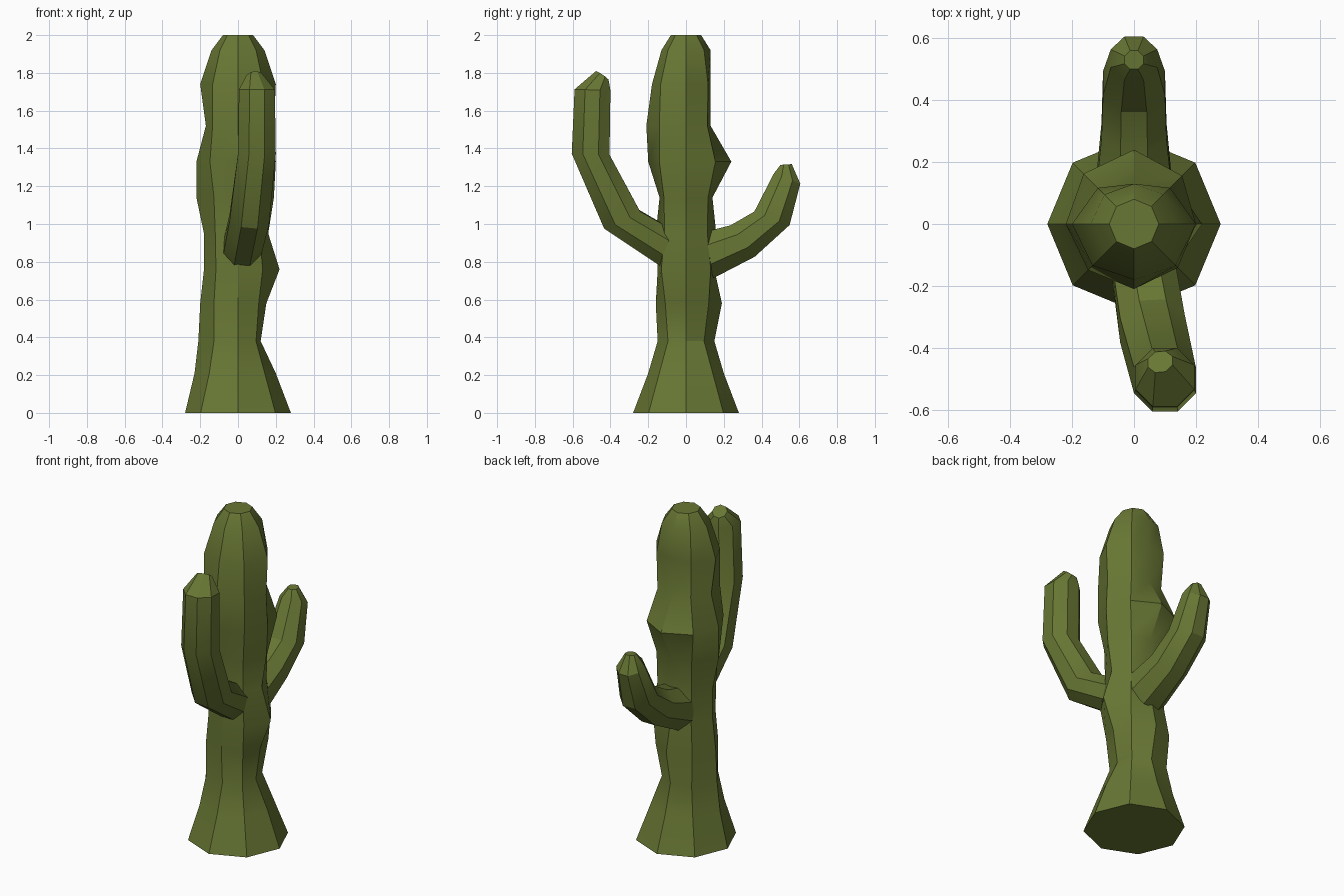
import bpy, bmesh, math
from mathutils import Vector

SIDES = 8
cube = bpy.data.objects.get("Cube")
if cube:
    bpy.data.objects.remove(cube, do_unlink=True)

green = bpy.data.materials.new("cactus_green")
green.use_nodes = True
COLOUR = (0.138, 0.184, 0.034, 1)
green.diffuse_color = COLOUR
green.node_tree.nodes["Principled BSDF"].inputs["Base Color"].default_value = COLOUR


def loft(name, rings):
    """Skin a stack of equal rings and close both ends."""
    bm = bmesh.new()
    loops = [[bm.verts.new(p) for p in ring] for ring in rings]
    for a, b in zip(loops, loops[1:]):
        for i in range(SIDES):
            j = (i + 1) % SIDES
            bm.faces.new((a[i], a[j], b[j], b[i]))
    bm.faces.new(loops[0][::-1])
    bm.faces.new(loops[-1])
    bmesh.ops.recalc_face_normals(bm, faces=bm.faces)
    mesh = bpy.data.meshes.new(name)
    bm.to_mesh(mesh)
    bm.free()
    mesh.materials.append(green)
    obj = bpy.data.objects.new(name, mesh)
    bpy.context.collection.objects.link(obj)
    bpy.ops.object.select_all(action='DESELECT')
    obj.select_set(True)
    bpy.context.view_layer.objects.active = obj
    bpy.ops.object.shade_smooth_by_angle(angle=math.radians(30))


def trunk_ring(z, *reach):
    """Octagon whose reach varies towards left, back, right and front."""
    ring = []
    for i in range(SIDES):
        a = math.tau * i / SIDES
        k = i // 2
        r = reach[k] if i % 2 == 0 else (reach[k] + reach[(k + 1) % 4]) / 2
        ring.append((r * math.cos(a), r * math.sin(a), z))
    return ring


def arm(name, stations):
    """Tapered octagonal limb along (x, y, z, radius) stations."""
    pts = [Vector(s[:3]) for s in stations]
    n = len(pts)
    rings = []
    for k, p in enumerate(pts):
        start = k if k < n - 2 else k - 1
        t = (pts[start + 1] - pts[start]).normalized()
        u = Vector((1, 0, 0))
        u = (u - t * u.dot(t)).normalized()
        v = t.cross(u)
        r = stations[k][3] / math.cos(math.pi / SIDES)
        angles = [math.tau * (i + 0.5) / SIDES for i in range(SIDES)]
        rings.append([p + r * (u * math.cos(a) + v * math.sin(a)) for a in angles])
    loft(name, rings)


# Lumpy trunk: height, then reach to left, back, right, front
loft("trunk", [trunk_ring(*row) for row in (
    (0.00, 0.28, 0.28, 0.28, 0.28),
    (0.21, 0.20, 0.20, 0.23, 0.20),
    (0.38, 0.12, 0.15, 0.21, 0.15),
    (0.58, 0.15, 0.19, 0.20, 0.16),
    (0.76, 0.22, 0.15, 0.18, 0.15),
    (0.95, 0.16, 0.16, 0.18, 0.16),
    (1.14, 0.19, 0.14, 0.22, 0.14),
    (1.33, 0.20, 0.24, 0.22, 0.20),
    (1.52, 0.19, 0.13, 0.17, 0.21),
    (1.74, 0.20, 0.13, 0.20, 0.18),
    (1.92, 0.14, 0.13, 0.14, 0.13),
    (2.00, 0.08, 0.08, 0.08, 0.08),
)])

# Tall front arm, leaning to the left
arm("front_arm", [
    (0.02, -0.08, 0.86, 0.10),
    (0.06, -0.34, 1.025, 0.105),
    (0.10, -0.505, 1.37, 0.10),
    (0.10, -0.495, 1.71, 0.095),
    (0.085, -0.445, 1.785, 0.04),
])

# Short back arm
arm("back_arm", [
    (0, 0.10, 0.83, 0.125),
    (0, 0.30, 0.91, 0.105),
    (0, 0.455, 1.03, 0.10),
    (0, 0.535, 1.24, 0.075),
    (0, 0.53, 1.315, 0.03),
])
